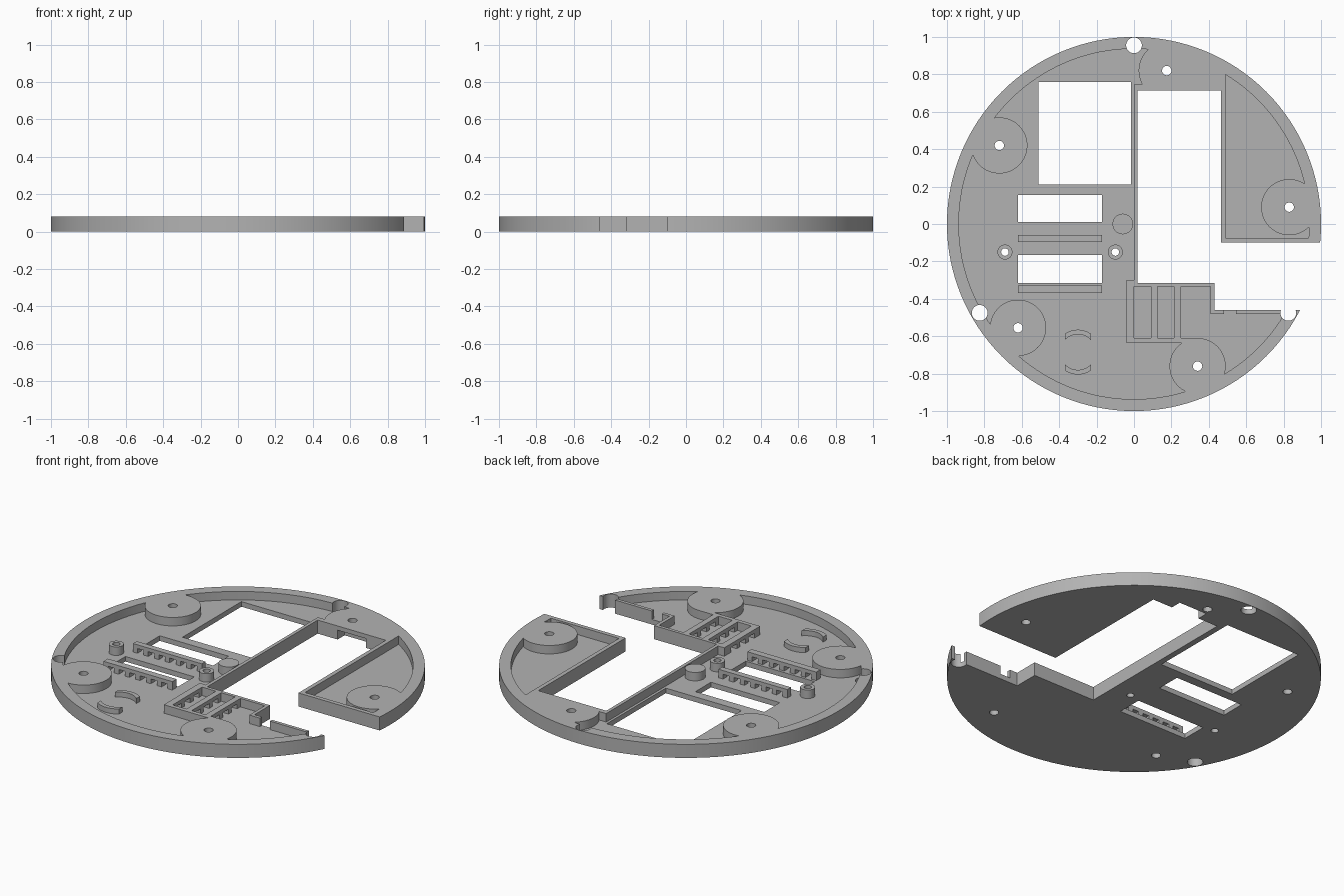
import bpy
import bmesh
from math import sin, cos, pi, asin

cube = bpy.data.objects.get("Cube")
if cube:
    bpy.data.objects.remove(cube, do_unlink=True)

TOP, FLOOR = 0.08, 0.03

grey = bpy.data.materials.new("plain grey")
grey.use_nodes = True
colour = (0.45, 0.45, 0.45, 1)
grey.diffuse_color = colour
grey.node_tree.nodes["Principled BSDF"].inputs["Base Color"].default_value = colour


def prism(name, points, z0=FLOOR, z1=TOP):
    """Extrude a counter-clockwise outline between two heights."""
    bm = bmesh.new()
    low = [bm.verts.new((x, y, z0)) for x, y in points]
    high = [bm.verts.new((x, y, z1)) for x, y in points]
    bm.faces.new(low[::-1])
    bm.faces.new(high)
    n = len(points)
    for i in range(n):
        j = (i + 1) % n
        bm.faces.new((low[i], low[j], high[j], high[i]))
    bmesh.ops.recalc_face_normals(bm, faces=bm.faces)
    mesh = bpy.data.meshes.new(name)
    bm.to_mesh(mesh)
    bm.free()
    mesh.materials.append(grey)
    obj = bpy.data.objects.new(name, mesh)
    bpy.context.collection.objects.link(obj)
    return obj


def box(name, x0, x1, y0, y1, z0=FLOOR, z1=TOP):
    return prism(name, [(x0, y0), (x1, y0), (x1, y1), (x0, y1)], z0, z1)


def disc(name, x, y, r, z0=FLOOR, z1=TOP, n=48):
    ring = [(x + r * cos(2 * pi * i / n), y + r * sin(2 * pi * i / n)) for i in range(n)]
    return prism(name, ring, z0, z1)


def cut(target, cutter):
    """Subtract the cutter from the target, then discard the cutter."""
    mod = target.modifiers.new("cut", 'BOOLEAN')
    mod.operation = 'DIFFERENCE'
    mod.solver = 'EXACT'
    mod.object = cutter
    bpy.context.view_layer.objects.active = target
    bpy.ops.object.modifier_apply(modifier=mod.name)
    bpy.data.objects.remove(cutter, do_unlink=True)


# Recess inside the rim, with the solid walls and screw posts left standing
posts = [(-0.72, 0.42), (-0.62, -0.555), (0.34, -0.76), (0.83, 0.09), (0.175, 0.82)]
walls = [
    (0, 0.03, -0.32, 0.745),         # left wall of the slot
    (0, 0.2, 0.7, 0.745),            # back wall of the slot
    (0.175, 0.49, 0.7, 1),           # solid area behind the slot
    (0.45, 0.49, -0.12, 0.85),       # side tray, inner wall
    (0.45, 1, -0.12, -0.075),        # side tray, front wall
    (-0.04, 0.43, -0.335, -0.3),     # rack, back wall
    (-0.04, 0.34, -0.635, -0.61),    # rack, front wall
    (0.41, 0.44, -0.48, -0.3),       # rack, right wall
    (0.42, 0.48, -0.48, -0.45),      # edge wall either side of a gap
    (0.545, 1, -0.48, -0.45),
]
recess = disc("recess", 0, 0, 0.937, FLOOR, 0.15, 128)
for x, y in posts:
    cut(recess, disc("post", x, y, 0.15, 0, 0.2, 64))
for w in walls:
    cut(recess, box("wall", *w, 0, 0.2))

base = disc("base_plate", 0, 0, 1, 0, TOP, 128)
cut(base, recess)

# Openings through the whole plate
openings = [
    (0.02, 0.465, -0.315, 0.715),    # long slot
    (0.43, 0.5, -0.46, -0.1),        # side opening
    (0.46, 1.1, -0.46, -0.1),
    (-0.51, -0.015, 0.21, 0.76),     # large window
    (-0.62, -0.17, 0.01, 0.155),     # small windows
    (-0.62, -0.17, -0.315, -0.165),
]
for o in openings:
    cut(base, box("opening", *o, -0.1, 0.2))
cut(base, box("undercut", 0.15, 0.335, 0.7, 0.78, -0.1, 0.055))

# Screw holes and rim notches
small_bosses = [(-0.69, -0.15), (-0.1, -0.15)]
for x, y in posts:
    cut(base, disc("screw_hole", x, y, 0.025, -0.1, 0.2, 32))
for x, y in small_bosses:
    cut(base, disc("boss_hole", x, y, 0.02, -0.1, 0.2, 32))
for x, y in [(0, 0.955), (-0.825, -0.475), (0.825, -0.475)]:
    cut(base, disc("rim_notch", x, y, 0.042, -0.1, 0.2))
parts = [base]

# Bosses
for i, (x, y) in enumerate(small_bosses):
    boss = disc(f"hollow_boss_{i + 1}", x, y, 0.04)
    cut(boss, disc("bore", x, y, 0.02, 0, 0.2, 32))
    parts.append(boss)
parts.append(disc("solid_boss", -0.06, 0, 0.055))

# Pair of curved brackets facing each other
for name, side in (("back_bracket", 1), ("front_bracket", -1)):
    outline = []
    for r, order in ((0.12, 1), (0.095, -1)):
        a = asin(0.07 / r) * order
        for i in range(13):
            t = a * (i / 6 - 1)
            outline.append((-0.3 + r * sin(t), -0.685 + side * r * cos(t)))
    parts.append(prism(name, outline, FLOOR, 0.06))


def comb(name, x0, x1, y0, y1, count, width):
    """Rail carried on a row of pillars along its longer side."""
    parts.append(box(name + "_rail", x0, x1, y0, y1, 0.058, TOP))
    along_x = x1 - x0 > y1 - y0
    start, end = (x0, x1) if along_x else (y0, y1)
    for i in range(count):
        a = start + (end - start - width) * i / (count - 1)
        span = (a, a + width, y0, y1) if along_x else (x0, x1, a, a + width)
        parts.append(box(f"{name}_pillar_{i + 1}", *span, FLOOR, 0.058))


# Toothed rails beside the small windows, and the rack dividers
comb("back_comb", -0.62, -0.17, -0.095, -0.06, 7, 0.03)
comb("front_comb", -0.62, -0.17, -0.37, -0.33, 7, 0.03)
for i, (x0, x1) in enumerate([(-0.04, 0), (0.09, 0.125), (0.215, 0.25)]):
    comb(f"rack_divider_{i + 1}", x0, x1, -0.61, -0.335, 4, 0.03)

# Smooth the round walls, keep the edges sharp
bpy.ops.object.select_all(action='DESELECT')
for p in parts:
    p.select_set(True)
bpy.context.view_layer.objects.active = base
bpy.ops.object.shade_smooth_by_angle(angle=pi / 6)
